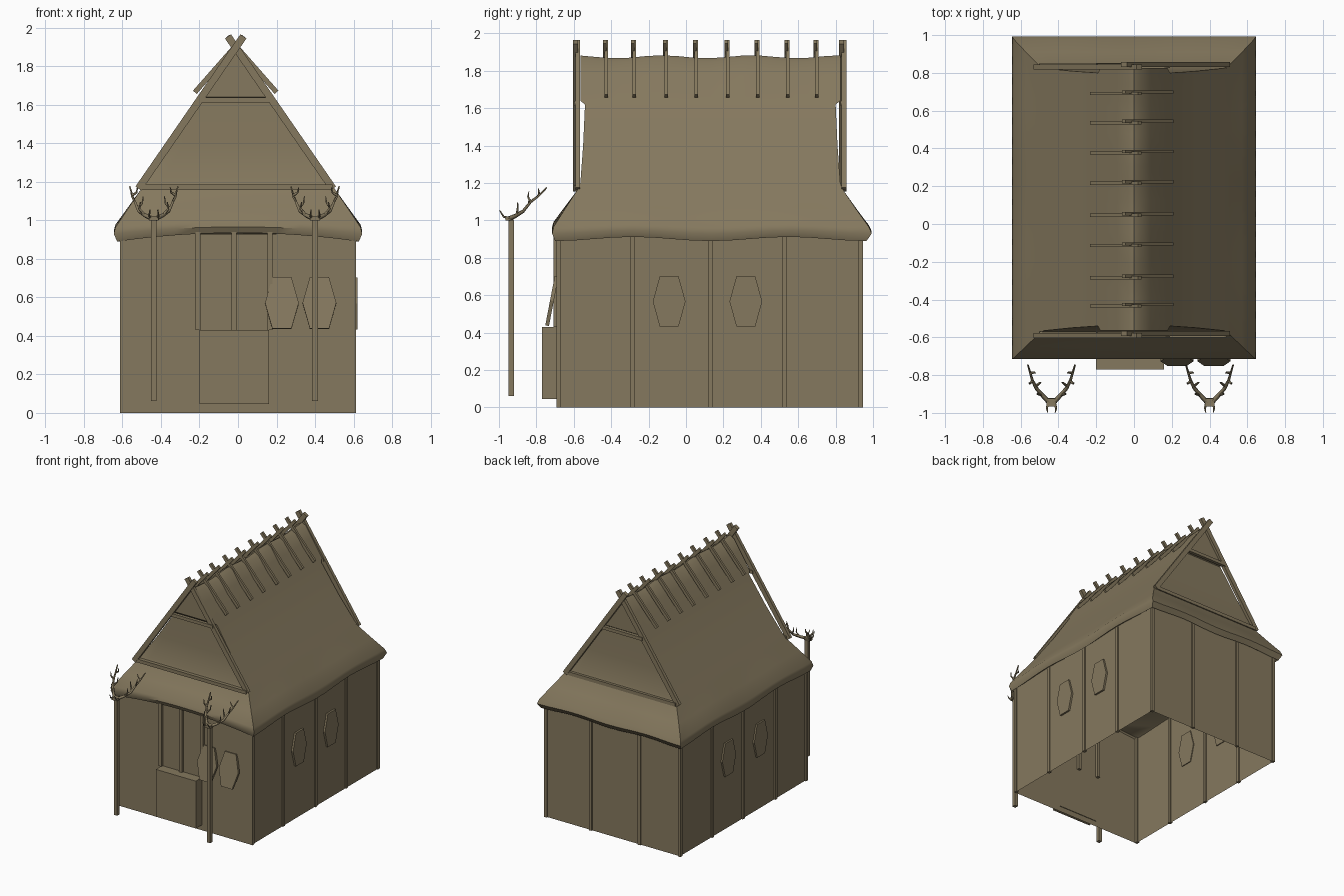
import bpy, bmesh, math
from mathutils import Vector, Matrix

if "Cube" in bpy.data.objects:
    bpy.data.objects.remove(bpy.data.objects["Cube"])

mat = bpy.data.materials.new("weathered_brown")
mat.diffuse_color = (0.235, 0.19, 0.112, 1)
mat.use_nodes = True
mat.node_tree.nodes["Principled BSDF"].inputs["Base Color"].default_value = mat.diffuse_color


def finish(name, bm, matrix=None):
    me = bpy.data.meshes.new(name)
    bmesh.ops.recalc_face_normals(bm, faces=bm.faces)
    if matrix:
        bm.transform(matrix)
    bm.to_mesh(me)
    bm.free()
    me.materials.append(mat)
    ob = bpy.data.objects.new(name, me)
    bpy.context.collection.objects.link(ob)
    return ob


def box(name, x0, x1, y0, y1, z0, z1, opened=False):
    bm = bmesh.new()
    bmesh.ops.create_cube(bm, size=1)
    if opened:
        bmesh.ops.delete(bm, geom=[f for f in bm.faces if abs(f.normal.z) > .5], context='FACES_ONLY')
    m = Matrix.Translation(((x0 + x1) / 2, (y0 + y1) / 2, (z0 + z1) / 2)) @ \
        Matrix.Diagonal((x1 - x0, y1 - y0, z1 - z0, 1))
    return finish(name, bm, m)


def beam(name, p, q, across, thick):
    p, q = Vector(p), Vector(q)
    d = q - p
    bm = bmesh.new()
    bmesh.ops.create_cube(bm, size=1)
    m = Matrix.Translation((p + q) / 2) @ d.to_track_quat('Z', 'Y').to_matrix().to_4x4() @ \
        Matrix.Diagonal((across, thick, d.length, 1))
    return finish(name, bm, m)


def shield(name, loc, rot_z, lean):
    bm = bmesh.new()
    pts = [(-.05, .135), (.05, .135), (.0875, 0), (.05, -.135), (-.05, -.135), (-.0875, 0)]
    f = bm.faces.new([bm.verts.new((x, -.01, z)) for x, z in pts])
    r = bmesh.ops.extrude_face_region(bm, geom=[f])
    for v in r['geom']:
        if isinstance(v, bmesh.types.BMVert):
            v.co.y += .02
    finish(name, bm, Matrix.Translation(loc) @ Matrix.Rotation(rot_z, 4, 'Z') @ Matrix.Rotation(lean, 4, 'X'))


# walls, open underneath
box("walls", -.6, .605, -.69, .935, 0, .93, True)

# wall posts
for y in (-.68, -.287, .13, .525, .932):
    for x in (-.6, .602):
        box("side_post", x - .012, x + .012, y - .013, y + .013, 0, .92)
for x in (-.24, .2):
    box("back_post", x - .012, x + .012, .925, .947, 0, .92)
for x in (-.207, -.022, .167):
    box("door_post", x - .013, x + .013, -.708, -.665, .43, .94)

# front step box
box("front_box", -.2, .16, -.77, -.685, .045, .43)

# hexagonal shields
for y in (-.09, .32):
    shield("right_shield", (.61, y, .567), math.pi / 2, 0)
    shield("left_shield", (-.603, y, .567), math.pi / 2, 0)
for x in (.228, .423):
    shield("front_shield", (x, -.717, .57), 0, -.19)

# thatched roof: stacked rings with a wavy eave
NX, NY = 12, 16
rings = [  # z, half width, front y, back y, eave wave
    (.925, .59, -.68, .93, .5), (.89, .628, -.70, .965, 1), (.93, .645, -.716, .993, .8),
    (.965, .636, -.708, .978, .6), (1.06, .572, -.648, .91, .3), (1.16, .505, -.583, .842, 0),
    (1.2, .478, -.565, .825, 0), (1.4, .335, -.55, .81, 0), (1.62, .19, -.54, .80, 0),
    (1.64, .178, -.565, .825, 0), (1.78, .088, -.565, .825, 0), (1.855, .035, -.565, .825, 0)]
bm = bmesh.new()
loops = []
for z, h, y0, y1, wave in rings:
    pts = [(-h + 2 * h * i / NX, y0) for i in range(NX)]
    pts += [(h, y0 + (y1 - y0) * i / NY) for i in range(NY)]
    pts += [(h - 2 * h * i / NX, y1) for i in range(NX)]
    pts += [(-h, y1 - (y1 - y0) * i / NY) for i in range(NY)]
    row = []
    for i, (x, y) in enumerate(pts):
        dz = 0
        if i < NX:
            dz = .045 * (1 - (x / h) ** 2)
        elif NX + NY <= i < 2 * NX + NY:
            dz = .015 * (1 - math.cos(2 * math.pi * (x + h) / h)) / 2
        else:
            dz = .011 * (1 - math.cos(4 * math.pi * (y - y0) / (y1 - y0)))
        dz *= wave
        if z > 1.84:
            dz += .008 * math.cos((y - .35) * 2 * math.pi / .48)
        row.append(bm.verts.new((x, y, z + dz)))
    loops.append(row)
n = len(loops[0])
for a, b in zip(loops, loops[1:]):
    for i in range(n):
        bm.faces.new((a[i], a[(i + 1) % n], b[(i + 1) % n], b[i]))
bm.faces.new(loops[0])
# rounded ridge cap
top = loops[-1]
ridge = []
for i in range(NY + 1):
    v = top[NX + i].co
    ridge.append(bm.verts.new((0, v.y, v.z + .02)))
for i in range(NY):
    bm.faces.new((top[NX + i], top[NX + i + 1], ridge[i + 1], ridge[i]))
    l = 2 * NX + NY + (NY - i)
    bm.faces.new((top[l % n], top[l - 1], ridge[i + 1], ridge[i]))
bm.faces.new(top[:NX + 1] + [ridge[0]])
bm.faces.new(top[NX + NY:2 * NX + NY + 1] + [ridge[-1]])
roof = finish("thatched_roof", bm)
bpy.context.view_layer.objects.active = roof
roof.select_set(True)
bpy.ops.object.shade_smooth_by_angle(angle=math.radians(42))

# gable frames: crossed barge boards and two cross beams
C = -.012
for y in (-.585, .838):
    for s in (-1, 1):
        o = .006 * s
        beam("barge_board", (C + s * .505, y + o, 1.165), (C - s * .04, y + o, 1.955), .026, .038)
    beam("gable_lower_beam", (-.5, y, 1.172), (.49, y, 1.172), .03, .028)
    beam("gable_upper_beam", (-.2, y, 1.625), (.19, y, 1.625), .026, .026)

# crossed ridge sticks
for y in (-.43, -.28, -.11, .05, .22, .38, .54, .695):
    for s in (-1, 1):
        beam("ridge_stick", (C + s * .212, y + .004 * s, 1.665), (C - s * .043, y + .004 * s, 1.955), .018, .026)


# antler posts
def antler(name, px, s, pts, radius):
    cu = bpy.data.curves.new(name, 'CURVE')
    cu.dimensions = '3D'
    cu.bevel_depth = radius
    cu.bevel_resolution = 0
    cu.use_fill_caps = True
    sp = cu.splines.new('POLY')
    sp.points.add(len(pts) - 1)
    for i, (x, y, z) in enumerate(pts):
        sp.points[i].co = (px + s * x, y, z, 1)
        sp.points[i].radius = 1 - .65 * i / (len(pts) - 1)
    cu.materials.append(mat)
    bpy.context.collection.objects.link(bpy.data.objects.new(name, cu))


main = [(.012, -.945, 1.01), (.045, -.91, 1.025), (.08, -.87, 1.05), (.1, -.83, 1.1),
        (.112, -.79, 1.13), (.125, -.745, 1.175)]
tines = [[(.015, -.945, 1.012), (.025, -.975, 1.02), (.02, -.997, 1.055)],
         [(.05, -.905, 1.03), (.075, -.9, 1.06), (.07, -.9, 1.095)],
         [(.085, -.86, 1.06), (.06, -.84, 1.09), (.055, -.84, 1.125)],
         [(.1, -.83, 1.1), (.115, -.845, 1.125), (.12, -.84, 1.155)],
         [(.112, -.79, 1.13), (.09, -.785, 1.145), (.085, -.79, 1.17)]]
for px in (-.437, .4):
    box("antler_post", px - .015, px + .015, -.95, -.92, .062, 1.005)
    box("antler_skull", px - .025, px + .025, -.965, -.925, 1.0, 1.022)
    for s in (-1, 1):
        antler("antler_beam", px, s, main, .013)
        for t in tines:
            antler("antler_tine", px, s, t, .008)
